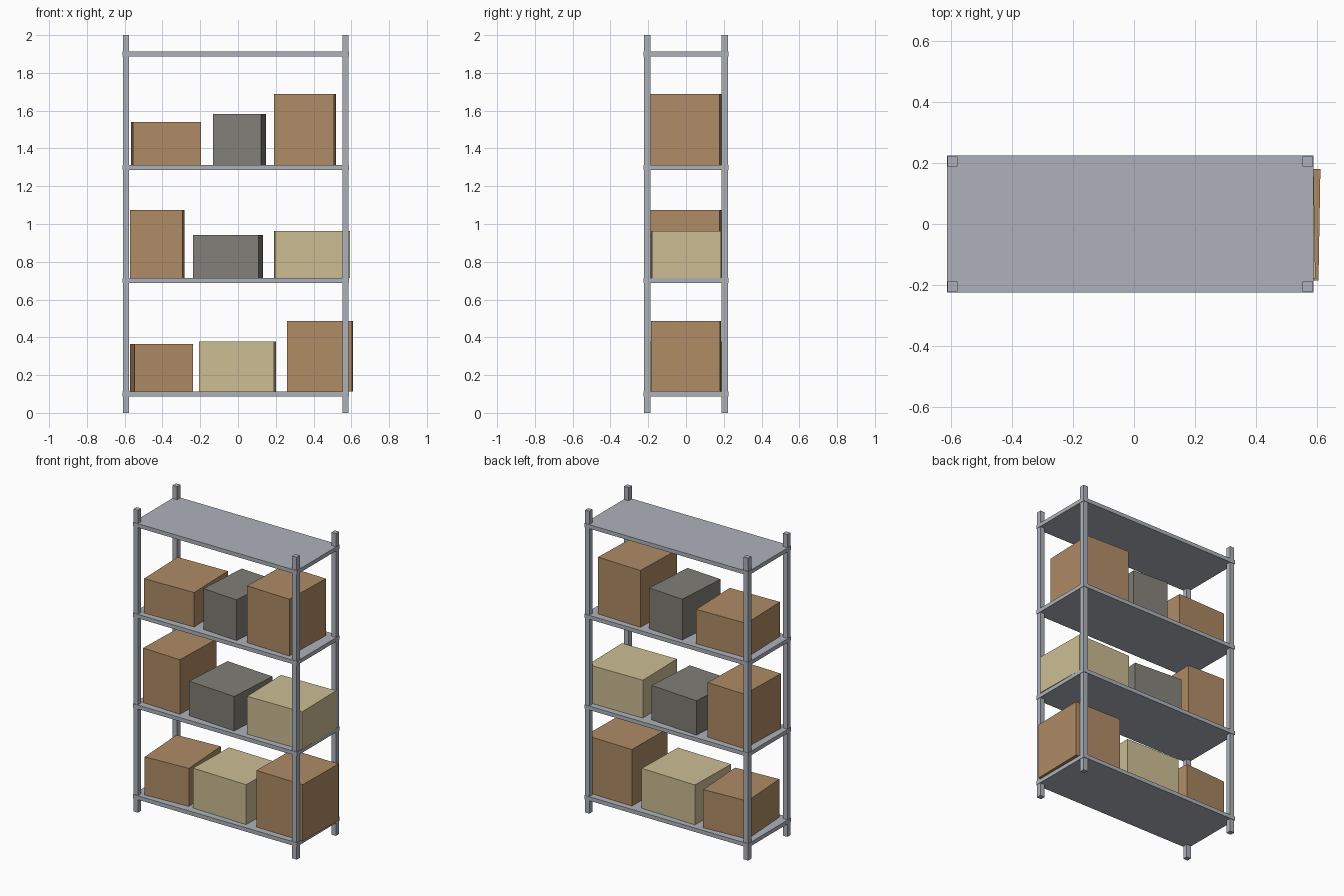
import bpy
from math import radians, sin, cos

if "Cube" in bpy.data.objects:
    bpy.data.objects.remove(bpy.data.objects["Cube"])


def material(name, rgb):
    m = bpy.data.materials.new(name)
    m.use_nodes = True
    m.diffuse_color = (*rgb, 1)
    m.node_tree.nodes["Principled BSDF"].inputs["Base Color"].default_value = (*rgb, 1)
    return m


steel = material("steel grey", (0.42, 0.445, 0.49))
brown = material("cardboard brown", (0.43, 0.26, 0.13))
pale = material("pale cardboard", (0.6, 0.51, 0.29))
grey = material("dark grey", (0.22, 0.21, 0.185))


def block(name, size, centre, mat, turn=0):
    bpy.ops.mesh.primitive_cube_add(size=1, location=centre, rotation=(0, 0, radians(turn)))
    ob = bpy.context.object
    ob.name = name
    ob.scale = size
    bpy.ops.object.transform_apply(location=False, rotation=False, scale=True)
    ob.data.materials.append(mat)
    return ob


MID_X = -0.0125      # the rack sits slightly off centre because one box overhangs
SHELF_T = 0.026

# Corner posts
for side, sx in (("right", -1), ("left", 1)):
    for end, sy in (("front", -1), ("back", 1)):
        block(f"{end}_{side}_post", (0.033, 0.033, 2),
              (MID_X + sx * 0.581, sy * 0.205, 1), steel)

# Shelves, slightly wider than the posts
levels = [0.1, 0.7, 1.3, 1.9]
for i, z in enumerate(levels):
    block(f"shelf_{i + 1}", (1.2, 0.449, SHELF_T), (MID_X, 0, z), steel)

# Boxes per shelf: left edge, right edge, top height, turn in degrees, colour
boxes = [
    [(-0.571, -0.238, 0.365, 3.5, brown), (-0.206, 0.2, 0.377, -1.5, pale),
     (0.26, 0.61, 0.487, -1, brown)],
    [(-0.571, -0.282, 1.074, -2, brown), (-0.238, 0.133, 0.941, -4, grey),
     (0.19, 0.594, 0.963, 1, pale)],
    [(-0.566, -0.196, 1.541, 1.5, brown), (-0.132, 0.148, 1.583, -4, grey),
     (0.19, 0.52, 1.689, -2, brown)],
]
DEPTH = 0.365
for i, row in enumerate(boxes):
    base = levels[i] + SHELF_T / 2
    for j, (x0, x1, top, turn, mat) in enumerate(row):
        a = abs(radians(turn))
        width = (x1 - x0 - DEPTH * sin(a)) / cos(a)
        block(f"box_{i + 1}_{j + 1}", (width, DEPTH, top - base),
              ((x0 + x1) / 2, 0, (top + base) / 2), mat, turn)
